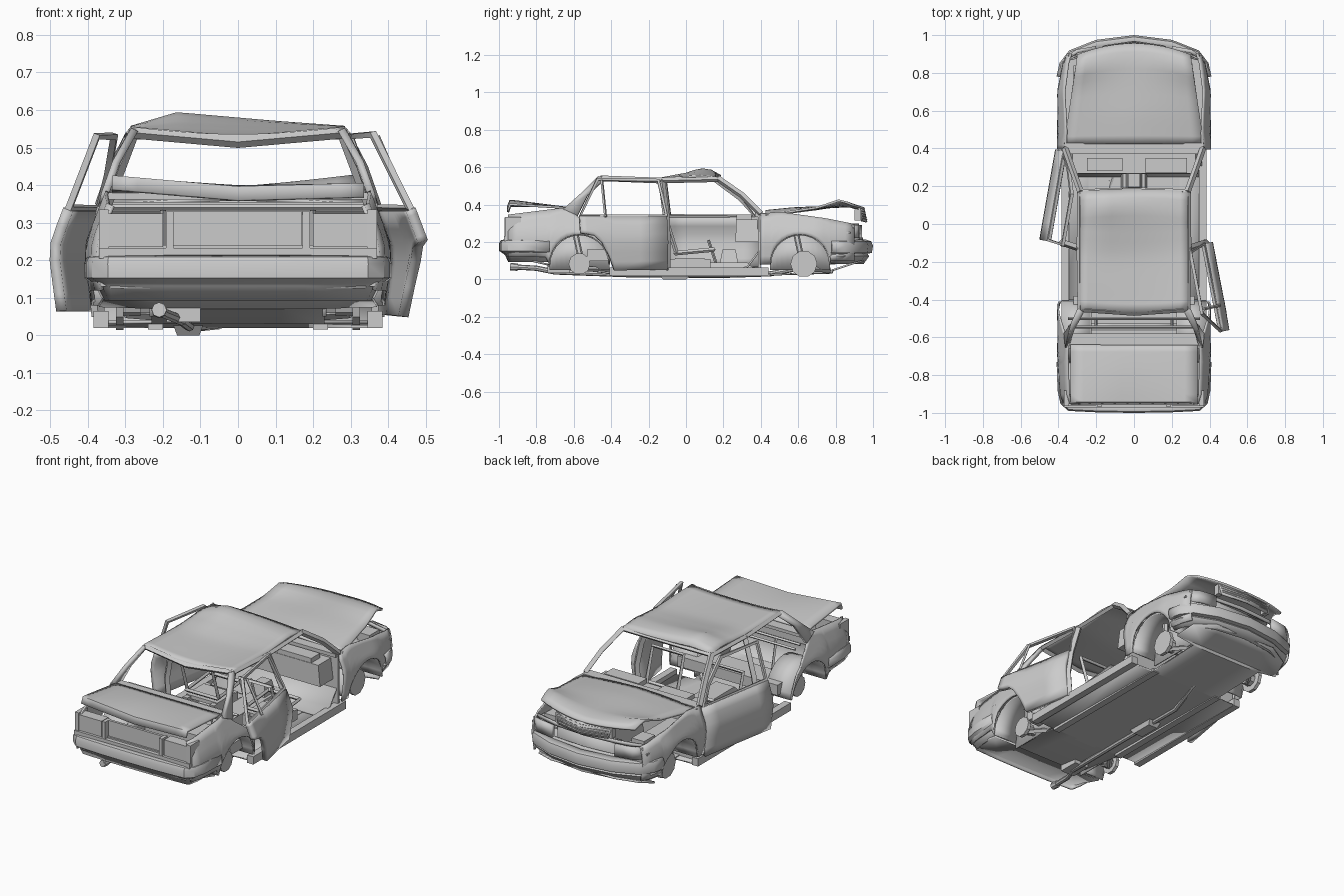
import bpy, bmesh, math
from mathutils import Matrix, Vector

if "Cube" in bpy.data.objects:
    bpy.data.objects.remove(bpy.data.objects["Cube"])

paint = bpy.data.materials.new("light_grey")
paint.use_nodes = True
paint.diffuse_color = (0.6, 0.6, 0.6, 1)
paint.node_tree.nodes["Principled BSDF"].inputs["Base Color"].default_value = (0.6, 0.6, 0.6, 1)
made = []


def finish(name, mesh, mirror=False, thick=0):
    ob = bpy.data.objects.new(name, mesh)
    bpy.context.collection.objects.link(ob)
    mesh.materials.clear()
    mesh.materials.append(paint)
    if mirror:
        ob.modifiers.new("mirror", "MIRROR")
    if thick:
        mod = ob.modifiers.new("shell", "SOLIDIFY")
        mod.thickness, mod.offset = thick, 0
    made.append(ob)
    return ob


def grid(name, rows, mirror=False, thick=0.01):
    n = len(rows[0])
    verts = [p for row in rows for p in row]
    faces = [(r * n + c, r * n + c + 1, (r + 1) * n + c + 1, (r + 1) * n + c)
             for r in range(len(rows) - 1) for c in range(n - 1)]
    mesh = bpy.data.meshes.new(name)
    mesh.from_pydata(verts, [], faces)
    bm = bmesh.new()
    bm.from_mesh(mesh)
    bmesh.ops.recalc_face_normals(bm, faces=bm.faces)
    bm.to_mesh(mesh)
    bm.free()
    return finish(name, mesh, mirror, thick)


def box(name, xs, ys, zs, mirror=False, top=1.0):
    bm = bmesh.new()
    bmesh.ops.create_cube(bm, size=1)
    for v in bm.verts:
        s = top if v.co.z > 0 else 1
        v.co = [(a + b) / 2 + (b - a) * k * f for (a, b), k, f in zip((xs, ys, zs), v.co, (s, s, 1))]
    mesh = bpy.data.meshes.new(name)
    bm.to_mesh(mesh)
    bm.free()
    return finish(name, mesh, mirror)


def tube(name, pts, r, mirror=False, cyclic=False, res=0):
    cu = bpy.data.curves.new(name, "CURVE")
    cu.dimensions, cu.bevel_depth, cu.bevel_resolution, cu.use_fill_caps = "3D", r, res, True
    sp = cu.splines.new("POLY")
    sp.points.add(len(pts) - 1)
    for p, co in zip(sp.points, pts):
        p.co = (*co, 1)
    sp.use_cyclic_u = cyclic
    tmp = bpy.data.objects.new(name + "_path", cu)
    mesh = bpy.data.meshes.new_from_object(tmp)
    bpy.data.objects.remove(tmp)
    return finish(name, mesh, mirror)


def drum(name, centre, r, width, mirror=False, sides=10):
    bm = bmesh.new()
    mat = Matrix.Translation(centre) @ Matrix.Rotation(math.pi / 2, 4, "Y")
    bmesh.ops.create_cone(bm, cap_ends=True, segments=sides, radius1=r, radius2=r, depth=width, matrix=mat)
    mesh = bpy.data.meshes.new(name)
    bm.to_mesh(mesh)
    bm.free()
    return finish(name, mesh, mirror)


def interp(table, v):
    for (a, fa), (b, fb) in zip(table, table[1:]):
        if v <= b:
            return fa + (fb - fa) * max(0, (v - a) / (b - a))
    return table[-1][1]


def spread(a, b, n):
    return [a + (b - a) * i / n for i in range(n + 1)]


# Body side shape: plan width by y, tumblehome by z
PLAN = [(-1, .355), (-.9, .385), (-.7, .4), (.7, .4), (.85, .37), (.95, .33)]
TUMBLE = [(.03, -.02), (.1, -.01), (.2, .003), (.25, 0), (.34, -.035), (.54, -.115)]


def side(y, z):
    return (interp(PLAN, y) + interp(TUMBLE, z), y, z)


def panel(name, ys, bottom, top, mirror=True, thick=.01):
    rows = [[side(y, bottom(y) + (top(y) - bottom(y)) * t) for y in ys] for t in spread(0, 1, 6)]
    return grid(name, rows, mirror, thick)


# Fenders and quarter panels with round wheel arches
REAR, FRONT, HUB_Z, R = -.57, .61, .08, .16


def arch(c, base):
    return lambda y: max(base(y), HUB_Z + math.sqrt(max(0, R * R - (y - c) ** 2)))


def arch_ys(c):
    return [c - R * math.cos(math.pi * k / 14) for k in range(15)]


panel("rear_quarter", [-.95, -.9, -.82, -.75] + arch_ys(REAR),
      arch(REAR, lambda y: .12 if y < -.74 else .08),
      lambda y: interp([(-.95, .345), (-.63, .385), (-.58, .335), (-.52, .29), (-.43, .215), (-.41, .12)], y))
panel("front_fender", [.395, .42] + arch_ys(FRONT) + [.8, .85, .9],
      arch(FRONT, lambda y: .04 if y < .5 else .1),
      lambda y: interp([(.4, .35), (.5, .36), (.75, .325), (.9, .295)], y))
for label, c in (("rear", REAR), ("front", FRONT)):
    arc = [(y, HUB_Z + math.sqrt(max(0, R * R - (y - c) ** 2))) for y in arch_ys(c)]
    grid(label + "_wheel_well", [[(x, y, z) for y, z in arc] for x in (.385, .23)], True)
    grid(label + "_well_inner", [[(.23, y, z) for y, z in arc], [(.23, y, .05) for y, z in arc]], True)
    hub_y = c if c < 0 else c + .02
    r = .058 if c < 0 else .072
    drum(label + "_brake_disc", (.315, hub_y, .083), r, .02, True)
    drum(label + "_knuckle", (.285, hub_y, .083), r * .55, .05, True, 8)
    tube(label + "_strut", [(.29, c + .01, .1), (.27, c - .02, .24)], .016, True, res=1)
    tube(label + "_axle", [(-.3, c, .075), (.3, c, .075)], .018, res=1)
    tube(label + "_control_arm", [(.3, c, .06), (.18, c + .16, .05)], .014, True)

# Floor, sills, bulkhead and tunnel
floor = [(-.96, .13, .34), (-.74, .08, .37), (-.735, .075, .23), (-.405, .035, .23), (-.4, .035, .375),
         (.43, .025, .375), (.435, .025, .23), (.78, .035, .23), (.785, .05, .35), (.89, .085, .32), (.95, .1, .2)]
grid("floor_pan", [[(w * u, y, z) for u in (-1, -.5, 0, .5, 1)] for y, z, w in floor])
box("sill", (.345, .385), (-.41, .44), (.02, .065), True)
box("floor_rail", (.2, .24), (-.4, .45), (.015, .035), True)
box("tunnel", (-.07, .07), (-.42, .39), (.03, .09), top=.85)
box("firewall", (-.37, .37), (.385, .4), (.03, .345))
grid("toe_board", [[(x, y, z) for x in (-.36, .36)] for y, z in ((.25, .035), (.33, .07), (.39, .15))])
box("cowl", (-.365, .365), (.37, .43), (.335, .355))
box("parcel_shelf", (-.35, .35), (-.66, -.58), (.362, .38))

# Roof, dented at the front and sagging at the back
roof_rows = []
for y in spread(-.47, .185, 14):
    row = []
    for u in spread(-1, 1, 14):
        z = interp([(-.47, .55), (-.15, .538), (.08, .553), (.185, .542)], y)
        z += interp([(-1, 0), (-.57, .038), (.35, .014), (1, 0)], u) * interp(
            [(-.2, 0), (0, .5), (.1, 1), (.13, 1), (.185, .35)], y)
        z -= .02 * (1 - u * u) * min(1, max(0, (.05 - y) / .5))
        row.append((.285 * u, y - .015 * u * u * (1 if y > 0 else -1), z))
    roof_rows.append(row)
grid("roof", roof_rows, thick=.012)
tube("rear_header", [(-.28, -.45, .54), (0, -.47, .515), (.28, -.45, .54)], .016)
tube("front_header", [(-.28, .17, .535), (0, .18, .54), (.28, .17, .535)], .014)
tube("roof_rail", [side(-.45, .54), side(-.15, .528), side(.17, .535)], .014, True)
tube("a_pillar", [(.365, .4, .35), (.33, .3, .45), (.283, .17, .54)], .017, True)
tube("b_pillar", [(.372, -.1, .05), (.385, -.1, .2), (.36, -.105, .33), (.285, -.13, .53)], .018, True)
grid("c_pillar", [[(.355, -.655, .375), (.363, -.58, .34)], [(.325, -.56, .46), (.325, -.525, .45)],
                  [(.275, -.47, .548), (.282, -.43, .54)]], True, .02)

# Hood, buckled: crowned at the back, folded down the middle at the front
hood = []
for v in spread(0, 1, 12):
    row = []
    for u in spread(-1, 1, 12):
        front = .955 - .06 * u * u
        z = interp([(0, .365), (.3, .381), (.6, .386), (.85, .392), (1, .375)], v)
        crown = interp([(0, -.025), (.3, -.02), (.6, -.005), (.85, .028), (1, .015)], v)
        row.append((u * (.37 - .07 * v), .425 + (front - .425) * v, z + crown * abs(u) ** 1.3 + .006 * u * v))
    hood.append(row)
grid("hood", hood, thick=.012)
grid("grille_panel", [[(-w, y - .025, z), (0, y, z - .006), (w, y - .025, z)]
                      for w, y, z in ((.18, .95, .382), (.16, .965, .312))])
for k in range(4):
    z, y = .325 + .014 * k, .966 - .003 * k
    tube("grille_slat", [(-.16, y - .024, z), (0, y, z - .006), (.16, y - .024, z)], .004)
box("grille_edge", (.15, .18), (.9, .935), (.315, .375), True)

# Trunk lid, lifted with a bent rear lip
lid = []
for v in spread(0, 1, 8):
    row = []
    for u in spread(-1, 1, 10):
        z = .383 + v * (.009 + .019 * abs(u) - .01 * u) + .006 * math.sin(math.pi * v) * (1 - u * u)
        row.append((.335 * u, -.64 - .3 * v, z))
    lid.append(row)
lid.append([(x, y - .012, z - .033) for x, y, z in lid[-1]])
grid("trunk_lid", lid, thick=.012)

# Tail: panel, lamps and plate recess
box("tail_panel", (-.365, .365), (-.95, -.93), (.13, .24))
box("plate_recess", (-.18, .17), (-.94, -.925), (.23, .33))
box("plate_divider", (.172, .192), (-.97, -.92), (.23, .33), True)
box("tail_lamp", (.2, .345), (-.962, -.9), (.235, .325), True)
box("lamp_surround", (.345, .37), (-.965, -.88), (.215, .335), True, .97)
box("tail_ledge", (-.37, .37), (-.972, -.93), (.205, .232))


def bumper(name, half, profile):
    path = [Vector((-x, y)) for x, y in half] + [Vector(p) for p in reversed(half[:-1])]
    rows = []
    for i, p in enumerate(path):
        d = (path[min(i + 1, len(path) - 1)] - path[max(i - 1, 0)]).normalized()
        n = Vector((-d.y, d.x))
        n = -n if n.dot(p) < 0 else n
        rows.append([(p.x - n.x * k, p.y - n.y * k, z) for k, z in profile])
    grid(name, rows)


# Bumpers, nose panel and headlamps
bumper("rear_bumper", [(.405, -.73), (.4, -.88), (.385, -.95), (.345, -.985), (.18, -.993), (0, -.995)],
       [(.035, .212), (.006, .205), (0, .19), (0, .155), (.02, .143), (.03, .135), (.05, .095)])
bumper("front_bumper", [(.405, .78), (.39, .85), (.34, .915), (.2, .97), (0, .995)],
       [(.04, .21), (.008, .2), (0, .18), (.005, .145), (.03, .14), (.02, .125), (.05, .085)])
nose = [(-.345, .89), (-.2, .925), (0, .94), (.2, .925), (.345, .89)]
grid("nose_panel", [[(x, y, z) for x, y in nose] for z in (.19, .225)])
grid("nose_crossbar", [[(x, y - .02, z) for x, y in nose] for z in (.28, .3)])
grid("headlamp", [[(.345, .885, z), (.3, .915, z), (.2, .932, z)] for z in (.222, .29)], True, .02)
grid("radiator", [[(x, .88, z) for x in (-.2, .2)] for z in (.1, .29)], thick=.02)

# Engine bay
box("engine_block", (-.1, .1), (.5, .8), (.08, .29), top=.8)
box("bay_shelf", (.2, .37), (.43, .88), (.245, .255), True)
box("battery", (.23, .31), (.76, .85), (.25, .3))
box("fluid_tank", (-.32, -.24), (.74, .84), (.25, .3))

# Dashboard and console
box("dashboard", (-.34, .34), (.265, .385), (.2, .32), top=.96)
box("instrument_hood", (.06, .28), (.27, .35), (.31, .347))
box("glove_lid", (-.25, -.06), (.28, .35), (.31, .343))
box("console", (-.045, .045), (.18, .28), (.08, .16), top=.7)
tube("gear_lever", [(0, .16, .09), (0, .12, .21)], .008)

# Bare seat frames
for s in (-1, 1):
    a, b = .09 * s, .29 * s
    tube("seat_base_frame", [(a, -.06, .14), (b, -.06, .14), (b, .15, .16), (a, .15, .16)], .012, cyclic=True)
    tube("seat_back_frame", [(a, -.05, .14), (a, -.11, .33), (b, -.11, .33), (b, -.05, .14)], .012)
    box("seat_rail", (a, a + .03 * s), (-.09, .13), (.05, .11))
    box("seat_rail", (b - .03 * s, b), (-.09, .13), (.05, .11))
    box("seat_pan", (a, b), (-.06, .1), (.095, .115))
box("rear_bench", (-.32, .32), (-.53, -.38), (.1, .16))
for y, z in ((-.5, .33), (-.545, .34)):
    tube("rear_crossbar", [(-.35, y, z), (.35, y, z)], .008)
tube("rear_brace", [(.2, -.54, .34), (.2, -.5, .15)], .008, True)


# Doors left ajar: skin and window frame swung about the front edge
def door(name, sign, hinge_y, ys, bottom, frame, angle):
    parts = [panel(name + "_skin", ys, bottom, lambda y: .335, False, .028),
             tube(name + "_window_frame", [side(y, z) for y, z in frame], .012, cyclic=True)]
    pivot = Matrix.Translation((.39, hinge_y, 0))
    swing = Matrix.Scale(sign, 4, (1, 0, 0)) @ pivot @ Matrix.Rotation(angle, 4, "Z") @ pivot.inverted()
    for ob in parts:
        ob.data.transform(swing)
        if sign < 0:
            ob.data.flip_normals()


door("rear_left_door", 1, -.09, [-.575, -.54, -.5, -.46, -.42, -.39, -.25, -.1],
     lambda y: interp([(-.575, .25), (-.5, .235), (-.44, .18), (-.39, .05), (-.1, .055)], y),
     [(-.57, .34), (-.46, .535), (-.13, .53), (-.1, .34)], math.radians(11))
tube("quarter_window_bar", [(.455, -.43, .335), (.37, -.45, .53)], .008)
door("front_right_door", -1, .395, [-.095, 0, .1, .2, .3, .39], lambda y: .065,
     [(-.09, .34), (-.1, .53), (.17, .53), (.3, .43), (.37, .34)], math.radians(10))

# Exhaust
tube("exhaust_pipe", [(-.21, -.94, .068), (-.2, -.8, .06), (-.15, -.7, .04), (-.13, -.3, .025),
                      (-.13, .2, .022), (-.05, .45, .03), (-.05, .6, .06)], .014, res=2)
tube("exhaust_tip", [(-.21, -.94, .068), (-.21, -.9, .066)], .02, res=2)
box("muffler", (-.09, -.175), (.03, -.15), (.035, 0), top=.7)
box("rear_silencer", (-.19, -.1), (-.74, -.62), (.035, .075))

bpy.ops.object.select_all(action="DESELECT")
for ob in made:
    ob.select_set(True)
bpy.context.view_layer.objects.active = made[0]
bpy.ops.object.shade_smooth_by_angle(angle=math.radians(35))
